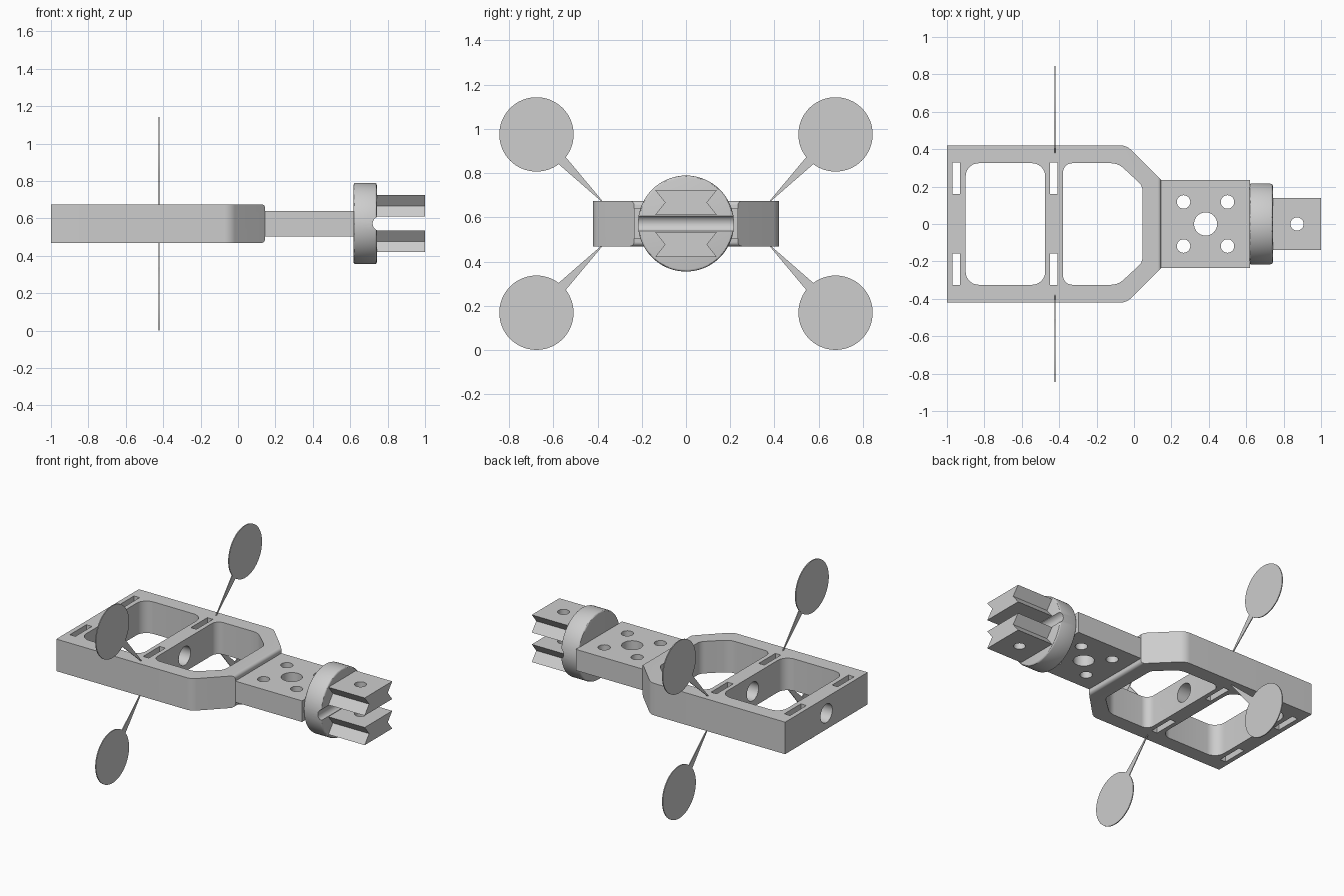
import bpy, bmesh
from math import pi, cos, sin
from mathutils import Vector

if "Cube" in bpy.data.objects:
    bpy.data.objects.remove(bpy.data.objects["Cube"], do_unlink=True)

MID = 0.572
grey = bpy.data.materials.new("plain grey")
grey.use_nodes = True
grey.diffuse_color = (0.61, 0.61, 0.61, 1)
grey.node_tree.nodes["Principled BSDF"].inputs["Base Color"].default_value = (0.61, 0.61, 0.61, 1)


def rounded(points, radii, steps=8):
    """Outline with each corner replaced by a tangent arc."""
    out = []
    for i, p in enumerate(points):
        p, r = Vector(p), radii[i]
        if r == 0:
            out.append(p)
            continue
        a = (Vector(points[i - 1]) - p).normalized()
        b = (Vector(points[(i + 1) % len(points)]) - p).normalized()
        half = a.angle(b) / 2
        centre = p + (a + b).normalized() * r / sin(half)
        reach = r * cos(half) / sin(half)
        start = (p + a * reach - centre).normalized()
        end = (p + b * reach - centre).normalized()
        out += [centre + start.slerp(end, k / steps).normalized() * r for k in range(steps + 1)]
    return out


def box(u0, u1, v0, v1, r=0):
    return rounded([(u0, v0), (u1, v0), (u1, v1), (u0, v1)], [r] * 4)


def circle(u, v, r, n=40):
    return [(u + r * cos(2 * pi * k / n), v + r * sin(2 * pi * k / n)) for k in range(n)]


def prism(bm, outline, lo, hi, axis="z"):
    """Extrude an outline along an axis; x uses (y, z), y uses (x, z)."""
    place = {"x": lambda u, v, w: (w, u, v),
             "y": lambda u, v, w: (u, w, v),
             "z": lambda u, v, w: (u, v, w)}[axis]
    rings = [[bm.verts.new(place(p[0], p[1], w)) for p in outline] for w in (lo, hi)]
    n = len(outline)
    faces = [bm.faces.new(ring) for ring in rings]
    for i in range(n):
        j = (i + 1) % n
        faces.append(bm.faces.new((rings[0][i], rings[0][j], rings[1][j], rings[1][i])))
    bmesh.ops.recalc_face_normals(bm, faces=faces)


def finish(name, bm):
    mesh = bpy.data.meshes.new(name)
    bm.to_mesh(mesh)
    bm.free()
    mesh.materials.append(grey)
    ob = bpy.data.objects.new(name, mesh)
    bpy.context.collection.objects.link(ob)
    return ob


def activate(ob):
    bpy.ops.object.select_all(action="DESELECT")
    ob.select_set(True)
    bpy.context.view_layer.objects.active = ob


def cut(ob, bm):
    tool = finish("cutter", bm)
    tool.hide_render = True
    mod = ob.modifiers.new("cut", "BOOLEAN")
    mod.operation, mod.solver, mod.object = "DIFFERENCE", "EXACT", tool
    activate(ob)
    bpy.ops.object.modifier_apply(modifier=mod.name)
    bpy.data.objects.remove(tool, do_unlink=True)


def smooth(ob):
    activate(ob)
    bpy.ops.object.shade_smooth_by_angle(angle=pi / 6)


# Frame body with a tapered, softened end
END = 0.145
bm = bmesh.new()
prism(bm, rounded([(-1, -0.42), (-0.04, -0.42), (END, -0.235),
                   (END, 0.235), (-0.04, 0.42), (-1, 0.42)],
                  [0, 0.08, 0, 0, 0.08, 0]), MID - 0.103, MID + 0.103)
rim = [e for e in bm.edges if all(abs(v.co.x - END) < 1e-4 for v in e.verts)
       and abs(e.verts[0].co.z - e.verts[1].co.z) < 1e-4]
bmesh.ops.bevel(bm, geom=rim, offset=0.02, segments=5, affect="EDGES", profile=0.5)
frame = finish("frame", bm)

# Frame windows and strap slots
bm = bmesh.new()
prism(bm, box(-0.9, -0.475, -0.325, 0.325, 0.07), 0.3, 0.9)
prism(bm, rounded([(-0.38, -0.325), (-0.085, -0.325), (0.045, -0.205),
                   (0.045, 0.205), (-0.085, 0.325), (-0.38, 0.325)],
                  [0.05, 0.1, 0.06, 0.06, 0.1, 0.05]), 0.3, 0.9)
for x in (-0.97, -0.448):
    for y in (-0.325, 0.16):
        prism(bm, box(x, x + 0.04, y, y + 0.168), 0.3, 0.9)
cut(frame, bm)

# Lengthwise bore through the end and middle walls
bm = bmesh.new()
prism(bm, circle(0, MID, 0.06), -1.1, -0.2, "x")
cut(frame, bm)
smooth(frame)

# Connecting plate with five holes
bm = bmesh.new()
prism(bm, box(-0.235, 0.235, MID - 0.068, MID + 0.068), END - 0.01, 0.62, "x")
plate = finish("connecting_plate", bm)
bm = bmesh.new()
prism(bm, circle(0.383, 0, 0.062), 0.3, 0.9)
for x in (0.265, 0.5):
    for y in (-0.118, 0.118):
        prism(bm, circle(x, y, 0.036), 0.3, 0.9)
cut(plate, bm)
smooth(plate)

# Round flange
bm = bmesh.new()
prism(bm, circle(0, MID, 0.217, 72), 0.618, 0.742, "x")
rim = [e for e in bm.edges if abs(e.verts[0].co.x - e.verts[1].co.x) < 1e-5]
bmesh.ops.bevel(bm, geom=rim, offset=0.01, segments=3, affect="EDGES", profile=0.5)
flange = finish("flange", bm)

# Notched prongs
prongs = []
for name, s in (("upper_prong", 1), ("lower_prong", -1)):
    bm = bmesh.new()
    near, middle, far = (MID + s * d for d in (0.038, 0.095, 0.152))
    prism(bm, [(-0.14, near), (0.14, near), (0.095, middle), (0.14, far),
               (-0.14, far), (-0.095, middle)], 0.735, 1, "x")
    prong = finish(name, bm)
    bm = bmesh.new()
    prism(bm, circle(0.872, 0, 0.035), 0.3, 0.9)
    cut(prong, bm)
    prongs.append(prong)

# Round-ended slot across the flange, between the prongs
bm = bmesh.new()
prism(bm, box(0.72, 1.1, MID - 0.038, MID + 0.038, 0.0375), -0.4, 0.4, "y")
cut(flange, bm)
for ob in [flange] + prongs:
    smooth(ob)

# Four thin paddles on tapered stems
for side, sy in (("left", 1), ("right", -1)):
    for level, sz in (("upper", 1), ("lower", -1)):
        centre = Vector((sy * 0.676, MID + sz * 0.403))
        bm = bmesh.new()
        prism(bm, circle(centre.x, centre.y, 0.168, 64), -0.426, -0.42, "x")
        smooth(finish(f"{level}_{side}_paddle", bm))
        root = Vector((sy * 0.377, MID + sz * 0.098))
        along = (centre - root).normalized()
        wide = Vector((-along.y, along.x))
        tip = centre - along * 0.16
        bm = bmesh.new()
        prism(bm, [root + wide * 0.002, tip + wide * 0.023,
                   tip - wide * 0.023, root - wide * 0.002], -0.4255, -0.4205, "x")
        finish(f"{level}_{side}_stem", bm)
